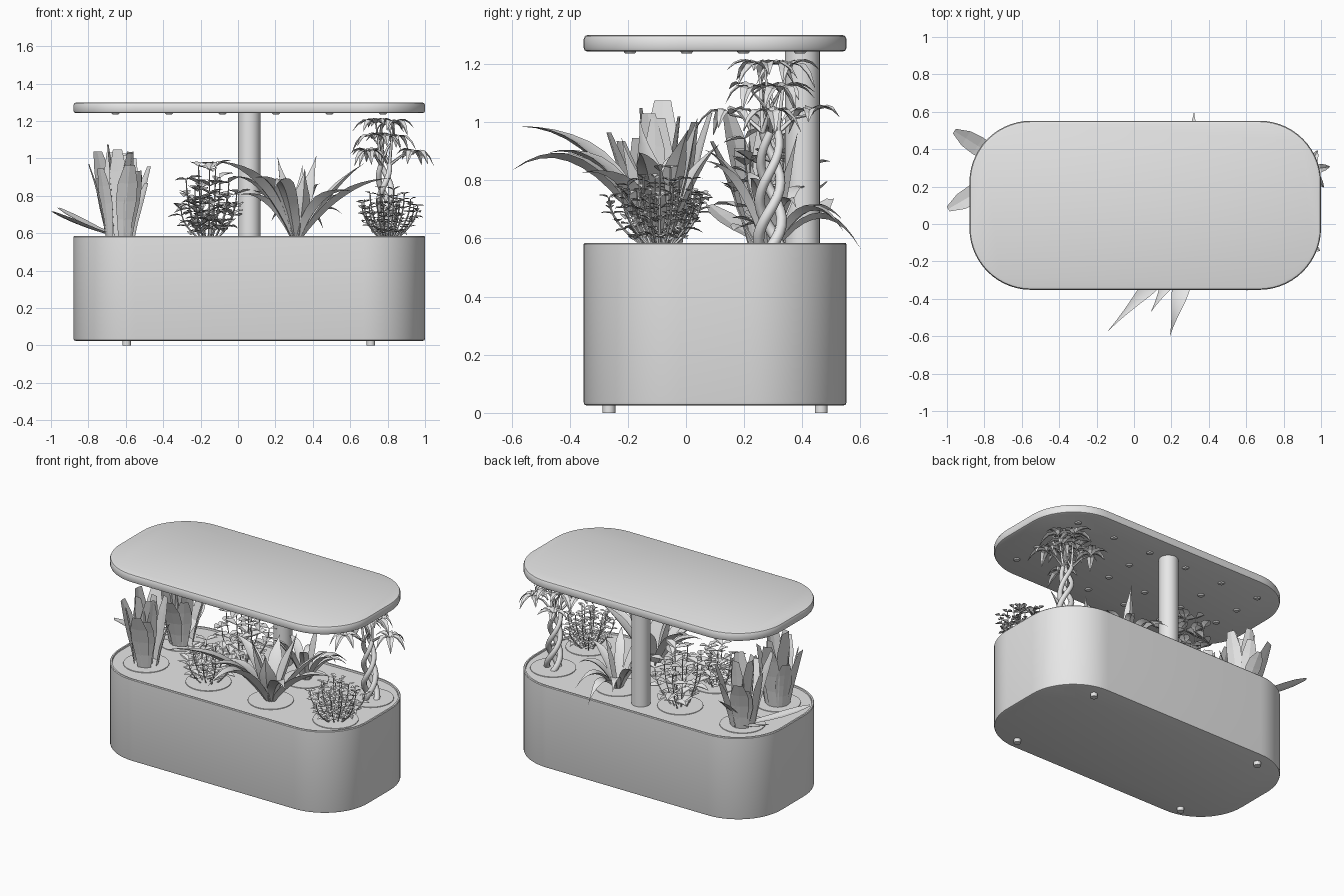
import bpy, bmesh, random
from math import sin, cos, pi, radians
from mathutils import Vector

random.seed(4)
if "Cube" in bpy.data.objects:
    bpy.data.objects.remove(bpy.data.objects["Cube"])

grey = bpy.data.materials.new("matte_grey")
grey.use_nodes = True
grey.diffuse_color = (0.8, 0.8, 0.8, 1)
grey.node_tree.nodes["Principled BSDF"].inputs["Base Color"].default_value = (0.8, 0.8, 0.8, 1)

CX, CY, SOIL = 0.06, 0.1, 0.575
COLS = [-0.63, -0.16, 0.31, 0.80]
FRONT, BACK = -0.09, 0.29


def finish(name, bm, angle=35, solid=True):
    """Turn a bmesh into a named, shaded object."""
    if solid:
        bmesh.ops.recalc_face_normals(bm, faces=bm.faces)
    me = bpy.data.meshes.new(name)
    bm.to_mesh(me)
    bm.free()
    me.materials.append(grey)
    if angle:
        me.polygons.foreach_set("use_smooth", [True] * len(me.polygons))
        me.set_sharp_from_angle(angle=radians(angle))
    ob = bpy.data.objects.new(name, me)
    bpy.context.scene.collection.objects.link(ob)
    return ob


def skin(bm, loops, closed=True, caps=True):
    """Bridge point loops with quads."""
    rings = [[bm.verts.new(p) for p in loop] for loop in loops]
    n = len(rings[0])
    for a, b in zip(rings, rings[1:]):
        for i in range(n if closed else n - 1):
            j = (i + 1) % n
            bm.faces.new((a[i], a[j], b[j], b[i]))
    if closed and caps:
        bm.faces.new(rings[0][::-1])
        bm.faces.new(rings[-1])


def outline(inset, z, seg=14):
    """Rounded rectangle seen from above."""
    r, pts = 0.33, []
    for k, (sx, sy) in enumerate([(1, 1), (-1, 1), (-1, -1), (1, -1)]):
        for i in range(seg + 1):
            a = (k + i / seg) * pi / 2
            pts.append((CX + sx * (0.94 - r) + (r - inset) * cos(a),
                        CY + sy * (0.452 - r) + (r - inset) * sin(a), z))
    return pts


def shell(name, steps):
    bm = bmesh.new()
    skin(bm, [outline(i, z) for i, z in steps])
    return finish(name, bm)


def rod(bm, x, y, z0, z1, r, seg=24, top=None):
    skin(bm, [[(x + q * cos(2 * pi * i / seg), y + q * sin(2 * pi * i / seg), z)
               for i in range(seg)] for z, q in ((z0, r), (z1, r if top is None else top))])


def tube(bm, pts, r0, r1, seg=6):
    """Tapered tube through mostly upright points."""
    loops = []
    for k, p in enumerate(pts):
        t = (pts[min(k + 1, len(pts) - 1)] - pts[max(k - 1, 0)]).normalized()
        u = t.orthogonal().normalized() if abs(t.y) > 0.95 else t.cross(Vector((0, 1, 0))).normalized()
        v = t.cross(u)
        r = r0 + (r1 - r0) * k / (len(pts) - 1)
        loops.append([p + (u * cos(2 * pi * i / seg) + v * sin(2 * pi * i / seg)) * r for i in range(seg)])
    skin(bm, loops)


def blade(bm, base, az, reach, rise, ctrl, widths, fold=0.3, thick=0.0):
    """Leaf along an arching curve; ctrl = (share of reach, height)."""
    d = Vector((cos(az), sin(az), 0))
    side = Vector((-sin(az), cos(az), 0))
    up = Vector((0, 0, 1))
    p1, p2 = d * reach * ctrl[0] + up * ctrl[1], d * reach + up * rise
    loops, n = [], len(widths) - 1
    for k, w in enumerate(widths):
        t = k / n
        p = base + p1 * 2 * t * (1 - t) + p2 * t * t
        nrm = (p1 * (1 - t) + (p2 - p1) * t).normalized().cross(side)
        left, right = p + side * w + nrm * fold * w, p - side * w + nrm * fold * w
        th = thick * w
        loops.append([left, p + nrm * th, right, p - nrm * th] if thick else [left, p, right])
    skin(bm, loops, closed=bool(thick))


def spear(w, n=10):
    """Widths of a long pointed leaf."""
    return [w * (0.55 + 0.45 * sin(pi * min(1, k / n * 1.1))) * min(1, (1 - k / n) * 2.2 + 0.02)
            for k in range(n + 1)]


def small_leaf(bm, p, az, length, width, tilt):
    blade(bm, p, az, length * cos(tilt), length * sin(tilt), (0.5, length * (sin(tilt) * 0.5 + 0.12)),
          [0.1 * width, width, 0.75 * width, 0.03 * width], 0.35)


# Planter body, lid, post and feet
shell("planter_body", [(0.012, 0.025), (0.003, 0.028), (0, 0.037), (0, 0.580), (0.004, 0.585),
                       (0.014, 0.585), (0.016, SOIL)])
shell("light_panel", [(0.014, 1.242), (0.004, 1.246), (0, 1.255), (0, 1.285), (0.005, 1.296), (0.016, 1.30)])
bm = bmesh.new()
rod(bm, CX, 0.40, 0.56, 1.25, 0.06, 32)
finish("support_post", bm)
bm = bmesh.new()
for x in (-0.595, 0.71):
    for y in (-0.265, 0.465):
        rod(bm, x, y, 0, 0.03, 0.022)
finish("feet", bm)

# Grid of lamps under the panel
bm = bmesh.new()
for i in range(6):
    for j in range(4):
        rod(bm, CX + (i - 2.5) * 0.286, CY + (j - 1.5) * 0.195, 1.235, 1.245, 0.016, 16, 0.024)
finish("lamps", bm)

# Planting cups in the deck
bm = bmesh.new()
for x in COLS:
    for y in (FRONT, BACK):
        rod(bm, x, y, SOIL - 0.01, SOIL + 0.004, 0.145, 32, 0.142)
finish("planting_cups", bm)


# Two clumps of upright flat blades
def upright_clump(name, x, y, count, lean, extra=()):
    bm = bmesh.new()
    for k in range(count):
        az = 2 * pi * k / count + random.uniform(-0.2, 0.2)
        inner = k % 3 == 0
        r = 0.03 if inner else 0.075
        base = Vector((x + r * cos(az), y + r * sin(az), SOIL))
        h = random.uniform(0.43, 0.51) if inner else random.uniform(0.28, 0.47)
        reach = 0.04 if inner else random.uniform(0.4, 1) * lean
        w = random.uniform(0.045, 0.06)
        blade(bm, base, az, reach, h, (0.3, h * 0.5), [w * s for s in (0.55, 0.75, 1, 0.95, 0.5)], 0.12)
    for az, reach, rise, bend in extra:
        blade(bm, Vector((x, y, SOIL)), radians(az), reach, rise, (0.55, bend),
              [0.02, 0.035, 0.045, 0.052, 0.045, 0.015], 0.15)
    finish(name, bm, 0, False)


upright_clump("front_upright_plant", COLS[0], FRONT, 13, 0.12)
upright_clump("back_upright_plant", COLS[0], BACK, 13, 0.14,
              [(148, 0.39, 0.16, 0.06), (210, 0.42, 0.14, 0.05), (80, 0.2, 0.22, 0.14)])


# Rosettes of thick arching leaves
def rosette(name, x, y, leaves):
    bm = bmesh.new()
    for az, reach, rise, share, bend, w in leaves:
        a = radians(az)
        base = Vector((x + 0.02 * cos(a), y + 0.02 * sin(a), SOIL - 0.01))
        blade(bm, base, a, reach, rise, (share, bend), spear(w), 0.45, 0.22)
    finish(name, bm, 60)


rosette("front_rosette", COLS[2], FRONT, [
    (227, 0.64, 0.42, 0.40, 0.42, 0.045), (257, 0.50, 0.27, 0.5, 0.44, 0.048),
    (240, 0.42, 0.33, 0.45, 0.38, 0.045), (318, 0.38, 0.26, 0.4, 0.30, 0.045),
    (352, 0.50, 0.33, 0.45, 0.32, 0.045), (15, 0.36, 0.41, 0.5, 0.30, 0.04),
    (165, 0.33, 0.34, 0.45, 0.34, 0.045), (195, 0.30, 0.24, 0.45, 0.28, 0.04),
    (215, 0.10, 0.44, 0.7, 0.24, 0.062), (50, 0.15, 0.45, 0.6, 0.25, 0.055),
    (290, 0.12, 0.38, 0.7, 0.2, 0.055), (110, 0.2, 0.36, 0.5, 0.28, 0.045)])
rosette("back_rosette", COLS[2], BACK, [
    (88, 0.29, 0.0, 0.55, 0.22, 0.032), (60, 0.27, 0.06, 0.5, 0.24, 0.03),
    (118, 0.26, 0.10, 0.5, 0.22, 0.03), (150, 0.24, 0.2, 0.5, 0.26, 0.03),
    (200, 0.24, 0.26, 0.5, 0.28, 0.03), (250, 0.22, 0.34, 0.5, 0.3, 0.03),
    (300, 0.24, 0.3, 0.5, 0.3, 0.03), (345, 0.25, 0.24, 0.5, 0.26, 0.03),
    (20, 0.24, 0.14, 0.5, 0.24, 0.03), (70, 0.08, 0.4, 0.6, 0.24, 0.03)])


# Leafy bushes: thin stems with paired small leaves
def bush(name, x, y, stems, spread, height, nodes, length, width):
    bm = bmesh.new()
    for s in range(stems):
        az = 2.4 * s
        f = ((s + 0.5) / stems) ** 0.5
        d = Vector((cos(az), sin(az), 0))
        h = height * (1.02 - 0.4 * f * f) * random.uniform(0.85, 1)
        root = Vector((x, y, SOIL)) + d * 0.06 * f
        pts = [root + d * spread * f * t * (2 - t) / 1.2 + Vector((0, 0, h * t)) for t in
               [k / nodes for k in range(nodes + 1)]]
        tube(bm, pts, 0.005, 0.003, 4)
        for k, p in enumerate(pts[1:], 1):
            for m in range(2):
                small_leaf(bm, p, az + k * pi / 2 + m * pi + random.uniform(-0.4, 0.4),
                           length * random.uniform(0.7, 1.1), width, random.uniform(-0.3, 0.5))
    finish(name, bm, 0, False)


bush("front_left_bush", COLS[1], FRONT, 10, 0.12, 0.27, 5, 0.075, 0.024)
bush("back_bush", COLS[1], BACK, 9, 0.13, 0.42, 4, 0.085, 0.034)
bush("front_right_bush", COLS[3], FRONT, 17, 0.15, 0.27, 6, 0.045, 0.016)

# Braided tree: three twisted trunks, each ending in branches
bm = bmesh.new()
tips = []
for s in range(3):
    trunk = []
    for k in range(17):
        t = k / 16
        a = 2 * pi * s / 3 + t * 2 * pi
        r = 0.042 - 0.012 * t
        trunk.append(Vector((COLS[3] - 0.02 * t + r * cos(a), BACK + r * sin(a), SOIL - 0.01 + 0.40 * t)))
    tube(bm, trunk, 0.02, 0.014, 8)
    for b in range(3):
        a = 2 * pi * (s * 3 + b) / 9 + b * 2.1
        reach, h = (0.13, 0.09, 0.03)[b], (0.06, 0.14, 0.22)[b]
        end = trunk[-1] + Vector((reach * cos(a), reach * sin(a), h))
        mid = trunk[-1].lerp(end, 0.5) + Vector((0, 0, 0.02))
        tube(bm, [trunk[-1], mid, end], 0.009, 0.004, 6)
        tips.append(end)
finish("braided_trunk", bm, 60)

# Hand-shaped drooping leaf clusters
bm = bmesh.new()
for p in tips:
    turn = random.uniform(0, 2)
    for k in range(6):
        length = random.uniform(0.09, 0.13)
        drop = random.uniform(-0.08, 0.01)
        blade(bm, p, turn + k * pi / 3, length, drop, (0.5, 0.05),
              [0.004, 0.019, 0.023, 0.015, 0.001], 0.35)
finish("tree_leaves", bm, 0, False)
